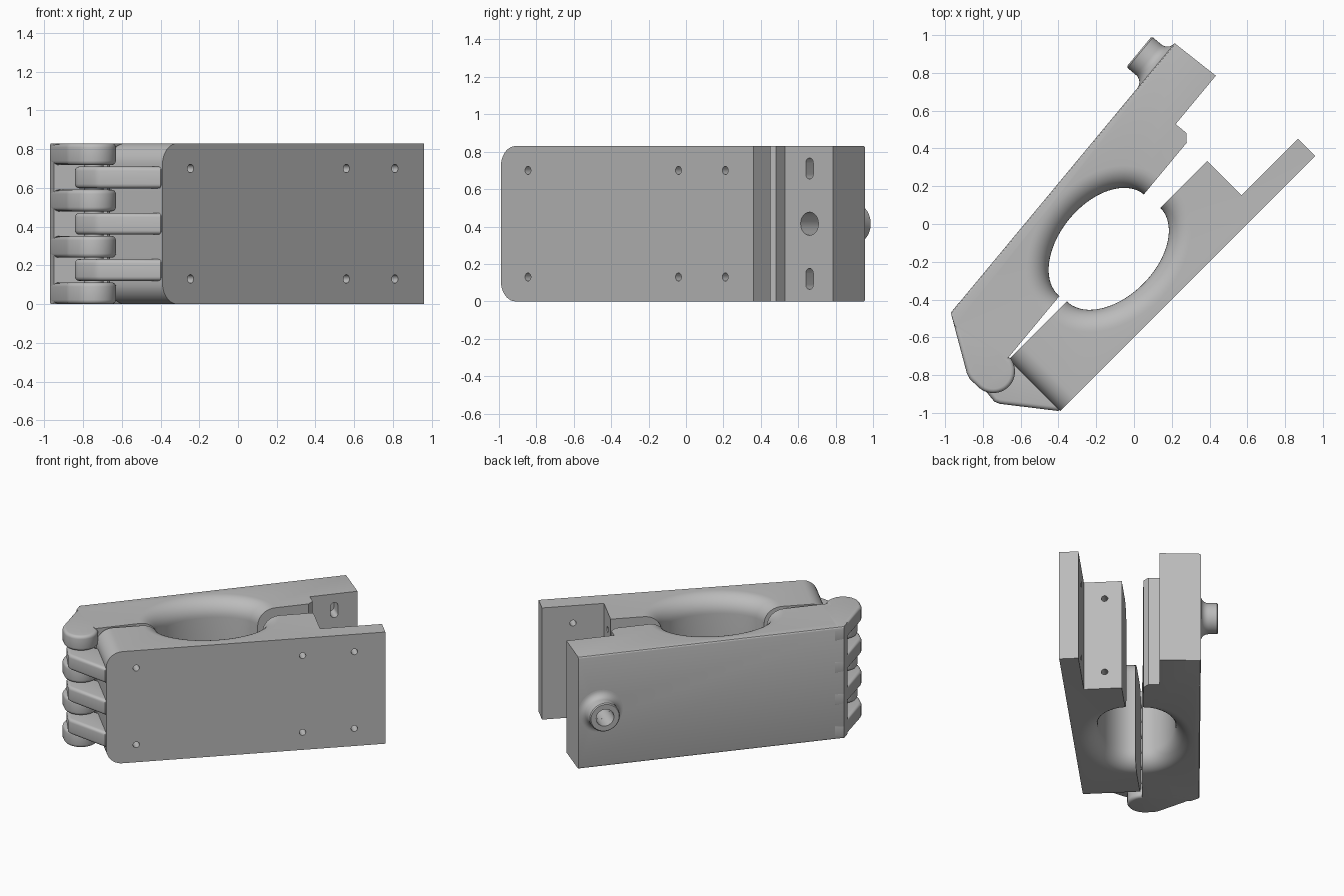
import bpy, bmesh
from math import sin, cos, pi, radians
from mathutils import Matrix

cube = bpy.data.objects.get("Cube")
if cube:
    bpy.data.objects.remove(cube)

H = 0.83            # overall height
T = 0.386           # arm thickness
HINGE = (-0.745, -0.78)
SCREW_Z = (0.13, 0.70)

grey = bpy.data.materials.new("plain grey")
grey.use_nodes = True
grey.diffuse_color = (0.5, 0.5, 0.5, 1)
grey.node_tree.nodes["Principled BSDF"].inputs["Base Color"].default_value = (0.5, 0.5, 0.5, 1)

# Each arm is drawn flat along its own x axis, then swung about its hinge-end corner
BACK = Matrix.Translation((-0.97, -0.47, 0)) @ Matrix.Rotation(radians(50.3), 4, 'Z')
FRONT = Matrix.Translation((-0.39, -0.99, 0)) @ Matrix.Rotation(radians(45), 4, 'Z')
WORLD = Matrix.Identity(4)


def finish(name, bm, frame):
    bmesh.ops.recalc_face_normals(bm, faces=bm.faces)
    mesh = bpy.data.meshes.new(name)
    bm.to_mesh(mesh)
    bm.free()
    mesh.materials.append(grey)
    obj = bpy.data.objects.new(name, mesh)
    bpy.context.collection.objects.link(obj)
    obj.matrix_world = frame
    return obj


def prism(outline, z0, z1):
    bm = bmesh.new()
    face = bm.faces.new([bm.verts.new((x, y, z0)) for x, y in outline])
    ext = bmesh.ops.extrude_face_region(bm, geom=[face])
    top = [v for v in ext["geom"] if isinstance(v, bmesh.types.BMVert)]
    bmesh.ops.translate(bm, verts=top, vec=(0, 0, z1 - z0))
    return bm


def bevel(bm, edges, width, segments):
    bmesh.ops.bevel(bm, geom=edges, offset=width, segments=segments, profile=0.5,
                    affect='EDGES', clamp_overlap=False)


def skin(rings, closed=False):
    """Join equal rings of points; cap the ends unless the rings loop round."""
    bm = bmesh.new()
    loops = [[bm.verts.new(p) for p in ring] for ring in rings]
    pairs = list(zip(loops, loops[1:]))
    if closed:
        pairs.append((loops[-1], loops[0]))
    else:
        bm.faces.new(loops[0])
        bm.faces.new(loops[-1])
    n = len(loops[0])
    for a, b in pairs:
        for i in range(n):
            j = (i + 1) % n
            bm.faces.new((a[i], a[j], b[j], b[i]))
    return bm


def arc(centre, radius, a0, a1, n=20):
    angles = [radians(a0 + (a1 - a0) * i / n) for i in range(n + 1)]
    return [(centre[0] + radius * cos(a), centre[1] + radius * sin(a)) for a in angles]


def oval_ring(cx, cy, a, b, z, n=72):
    return [(cx + a * cos(2 * pi * i / n), cy + b * sin(2 * pi * i / n), z) for i in range(n)]


def bore(x, z, r, y0, y1, stretch=0):
    """Round or slotted cutter running along y."""
    rings = []
    for y in (y0, y1):
        pts = arc((x, z + stretch), r, 0, 180, 12) + arc((x, z - stretch), r, 180, 360, 12)
        if not stretch:
            pts = arc((x, z), r, 0, 345, 23)
        rings.append([(px, y, pz) for px, pz in pts])
    return skin(rings)


def bell(cy, flare=0.12, steps=10):
    """Oval bore that flares out to both faces of the arm."""
    curve = [(flare * (1 - sin(k / steps * pi / 2)), flare * (1 - cos(k / steps * pi / 2)))
             for k in range(steps + 1)]
    levels = [(flare, -0.05)] + curve
    levels += [(o, H - z) for o, z in reversed(levels)]
    return skin([oval_ring(0.785, cy, 0.35 + o, 0.22 + o, z) for o, z in levels])


def cut(obj, cutters, frame):
    for bm in cutters:
        tool = finish("cutter", bm, frame)
        tool.hide_render = True
        mod = obj.modifiers.new("cut", 'BOOLEAN')
        mod.operation, mod.solver, mod.object = 'DIFFERENCE', 'EXACT', tool
        bpy.context.view_layer.update()
        bpy.context.view_layer.objects.active = obj
        bpy.ops.object.modifier_apply(modifier=mod.name)
        bpy.data.objects.remove(tool)


parts = []

# Back arm: thick body, chamfered step and thinner clamping end
back_outline = [(0, 0), (1.855, 0), (1.862, -0.278), (1.529, -0.278), (1.529, -0.352),
                (1.491, -T), (0, -T), (-0.04, -0.06)]
bm = prism(back_outline, 0, H)
bevel(bm, [e for e in bm.edges if all(abs(v.co.y) < 0.001 for v in e.verts)
           and abs(e.verts[0].co.z - e.verts[1].co.z) < 0.001], 0.012, 3)
back_arm = finish("back_arm", bm, BACK)
BOLT = 1.70
tools = [bell(-T), bore(BOLT, H / 2, 0.062, -0.5, 0.1)]
tools += [bore(BOLT, z, 0.026, -0.5, -0.17, 0.03) for z in (0.12, 0.71)]
cut(back_arm, tools, BACK)
parts.append(back_arm)

# Flared bolt boss on the outside of the back arm
profile = [(0.062, -0.03), (0.155, -0.03)]
profile += [(x, y) for x, y in arc((0.155, 0.05), 0.05, 270, 180, 8)]
profile += [(0.105, 0.108), (0.098, 0.116), (0.062, 0.116)]
rings = [[(BOLT + r * cos(2 * pi * i / 40), h, H / 2 + r * sin(2 * pi * i / 40))
          for i in range(40)] for r, h in profile]
parts.append(finish("bolt_boss", skin(rings, closed=True), BACK))

# Front arm: thick body with rounded hinge corners and a long thin lip
front_outline = [(0, 0), (1.909, 0), (1.909, 0.13), (1.485, 0.13), (1.485, T), (0, T)]
bm = prism(front_outline, 0, H)
bevel(bm, [e for e in bm.edges if all(v.co.x < 0.001 for v in e.verts)
           and abs(e.verts[0].co.z - e.verts[1].co.z) < 0.001], 0.11, 10)
front_arm = finish("front_arm", bm, FRONT)
tools = [bell(T)]
for z in SCREW_Z:
    tools += [bore(x, z, 0.022, -0.1, 0.2) for x in (0.205, 1.343, 1.697)]
    # Screw holes in the step
    screw = bore(0.27, z, 0.022, -1.6, -1.38)
    bmesh.ops.rotate(screw, verts=screw.verts, cent=(0, 0, 0),
                     matrix=Matrix.Rotation(pi / 2, 3, 'Z'))
    tools.append(screw)
cut(front_arm, tools, FRONT)
parts.append(front_arm)

# Interleaved hinge fingers with rounded rims
back_finger = [(-0.93, -0.42), (-0.97, -0.47), (-0.885, -0.79), (-0.87, -0.82)]
back_finger += arc(HINGE, 0.115, 228, 395) + [(-0.67, -0.70), (-0.63, -0.66)]
front_finger = arc(HINGE, 0.097, 20, 215) + [(-0.74, -0.94), (-0.71, -0.952), (-0.40, -0.99),
                                            (-0.36, -0.95), (-0.56, -0.74)]


def finger(name, outline, z0):
    bm = prism(outline, z0, z0 + 0.112)
    rims = [e for e in bm.edges if abs(e.verts[0].co.z - e.verts[1].co.z) < 0.001]
    bevel(bm, rims, 0.022, 4)
    parts.append(finish(name, bm, WORLD))


for i in range(4):
    finger("back_hinge_finger", back_finger, i * (H - 0.112) / 3)
for i in range(3):
    finger("front_hinge_finger", front_finger, 0.12 + i * 0.239)

# Hinge pin
pin = [(x, y) for x, y in arc(HINGE, 0.05, 0, 345, 23)]
parts.append(finish("hinge_pin", prism(pin, 0.02, H - 0.02), WORLD))

bpy.ops.object.select_all(action='DESELECT')
for obj in parts:
    obj.select_set(True)
bpy.context.view_layer.objects.active = parts[0]
bpy.ops.object.shade_smooth_by_angle(angle=radians(30))
